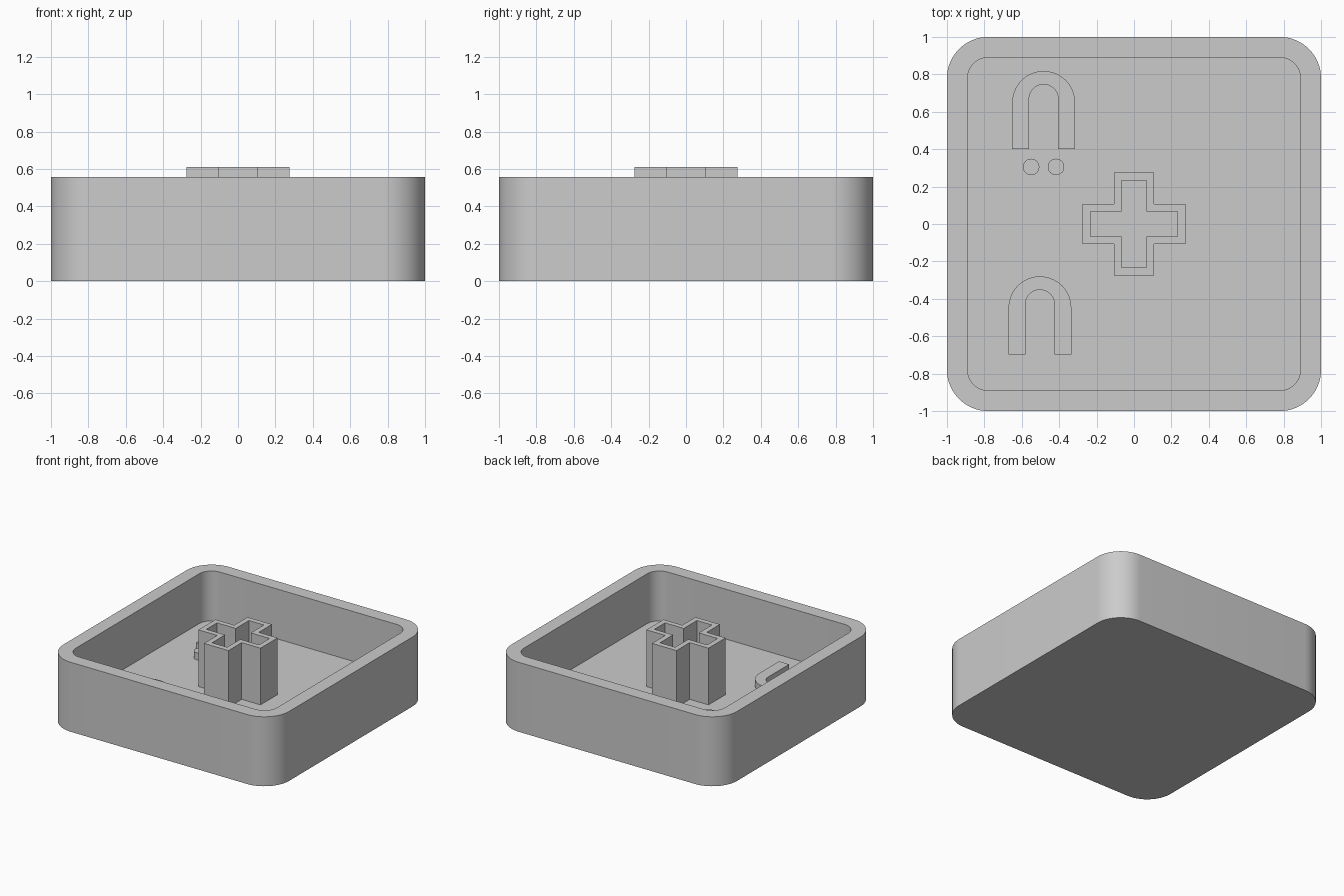
import bpy
import bmesh
from math import cos, sin, pi

cube = bpy.data.objects.get("Cube")
if cube:
    bpy.data.objects.remove(cube, do_unlink=True)

RIM, FLOOR, RAISED = 0.556, 0.157, 0.057

grey = bpy.data.materials.new("light grey")
grey.use_nodes = True
colour = (0.6, 0.6, 0.6, 1)
grey.diffuse_color = colour
grey.node_tree.nodes["Principled BSDF"].inputs["Base Color"].default_value = colour


def arc(cx, cy, r, start, end, steps):
    angles = [start + (end - start) * i / steps for i in range(steps + 1)]
    return [(cx + r * cos(a), cy + r * sin(a)) for a in angles]


def rounded_square(half, r):
    c = half - r
    corners = [(c, c), (-c, c), (-c, -c), (c, -c)]
    return [p for i, (x, y) in enumerate(corners)
            for p in arc(x, y, r, i * pi / 2, (i + 1) * pi / 2, 16)]


def plus(reach, arm):
    quarter = [(reach, -arm), (reach, arm), (arm, arm)]
    points = []
    for _ in range(4):
        points += quarter
        quarter = [(-y, x) for x, y in quarter]
    return points


def loft(name, sections, cap_start=True, cap_end=True):
    """Join equal-length outlines, given as (outline, z), into one shell."""
    bm = bmesh.new()
    rings = [[bm.verts.new((x, y, z)) for x, y in outline] for outline, z in sections]
    for a, b in zip(rings, rings[1:]):
        for i in range(len(a)):
            j = (i + 1) % len(a)
            bm.faces.new((a[i], a[j], b[j], b[i]))
    if cap_start:
        bm.faces.new(rings[0][::-1])
    if cap_end:
        bm.faces.new(rings[-1])
    mesh = bpy.data.meshes.new(name)
    bm.to_mesh(mesh)
    bm.free()
    mesh.materials.append(grey)
    obj = bpy.data.objects.new(name, mesh)
    bpy.context.collection.objects.link(obj)
    bpy.ops.object.select_all(action="DESELECT")
    obj.select_set(True)
    bpy.context.view_layer.objects.active = obj
    bpy.ops.object.shade_smooth_by_angle(angle=pi / 6)
    return obj


# Open tray with rounded corners
outer, inner = rounded_square(1, 0.22), rounded_square(0.89, 0.11)
loft("tray", [(outer, 0), (outer, RIM), (inner, RIM), (inner, FLOOR)])

# Hollow cross-shaped post in the middle
post, socket = plus(0.275, 0.108), plus(0.233, 0.067)
loft("cross_post", [(post, FLOOR), (post, 0.611), (socket, 0.611), (socket, FLOOR)],
     cap_start=False, cap_end=False)


# Raised arches and pegs on the tray floor
def raise_from_floor(name, outline):
    loft(name, [(outline, FLOOR), (outline, FLOOR + RAISED)], cap_start=False)


def arch(cx, foot):
    spring = foot + 0.25
    outside = [(cx + 0.168, foot)] + arc(cx, spring, 0.168, 0, pi, 20) + [(cx - 0.168, foot)]
    inside = [(cx - 0.078, foot)] + arc(cx, spring + 0.018, 0.078, pi, 0, 20) + [(cx + 0.078, foot)]
    return outside + inside


raise_from_floor("back_arch", arch(-0.483, 0.4))
raise_from_floor("front_arch", arch(-0.503, -0.698))
for side, x in (("right", -0.55), ("left", -0.417)):
    raise_from_floor(side + "_peg", arc(x, 0.305, 0.044, 0, 2 * pi * 31 / 32, 31))
